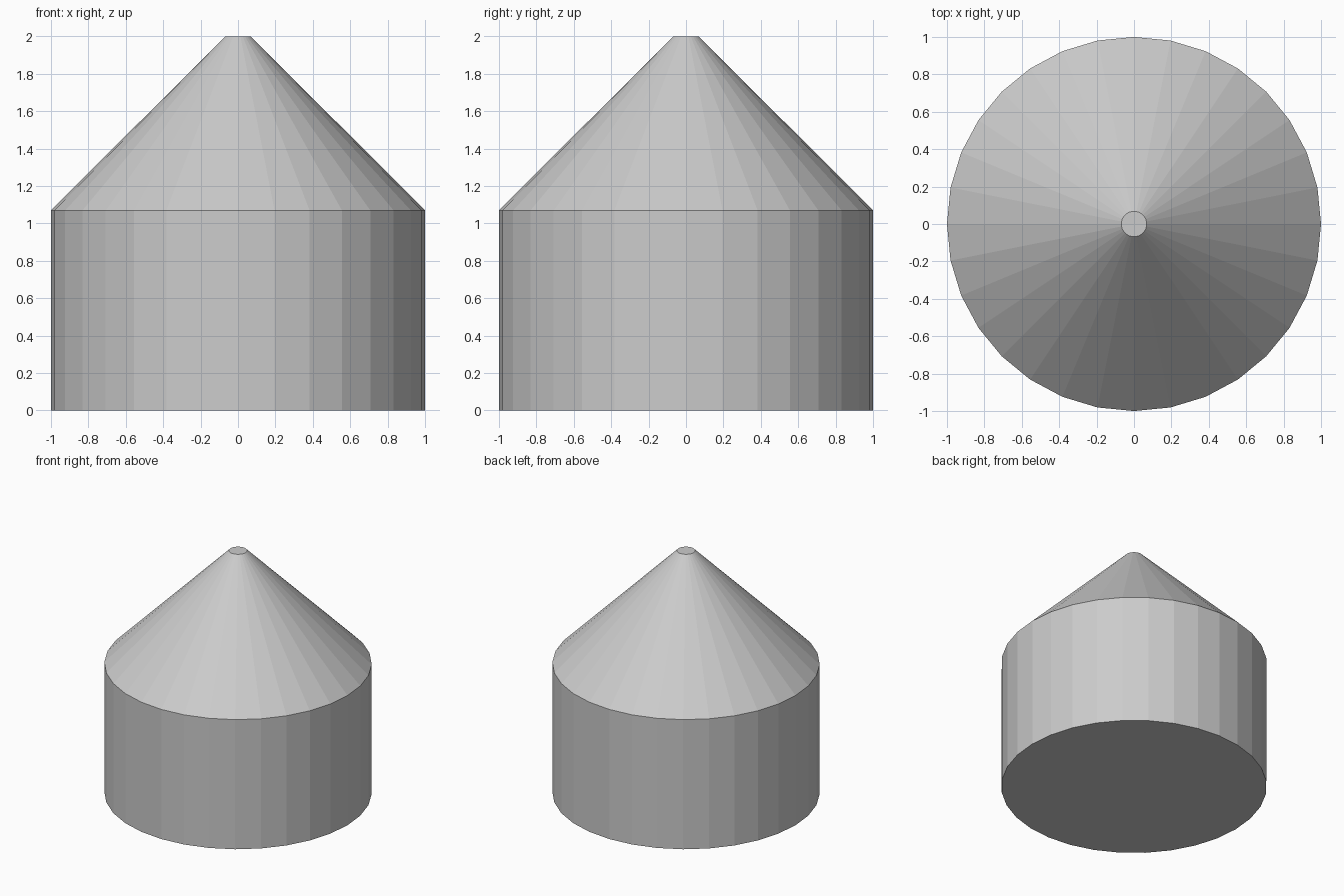
import bpy, bmesh
from math import cos, sin, tau

if "Cube" in bpy.data.objects:
    bpy.data.objects.remove(bpy.data.objects["Cube"])

SIDES = 32
# Profile as (radius, height): base, shoulder, blunt tip
PROFILE = [(1.0, 0.0), (1.0, 1.07), (0.068, 2.0)]

bm = bmesh.new()
rings = [[bm.verts.new((r * cos(tau * i / SIDES), r * sin(tau * i / SIDES), z))
          for i in range(SIDES)] for r, z in PROFILE]

# Straight wall and sloping cone
for low, high in zip(rings, rings[1:]):
    for i in range(SIDES):
        j = (i + 1) % SIDES
        bm.faces.new((low[i], low[j], high[j], high[i]))

# Flat bottom and small flat tip
bm.faces.new(rings[0][::-1])
bm.faces.new(rings[-1])

mesh = bpy.data.meshes.new("cone_topped_cylinder")
bm.to_mesh(mesh)
bm.free()
body = bpy.data.objects.new("cone_topped_cylinder", mesh)
bpy.context.collection.objects.link(body)
